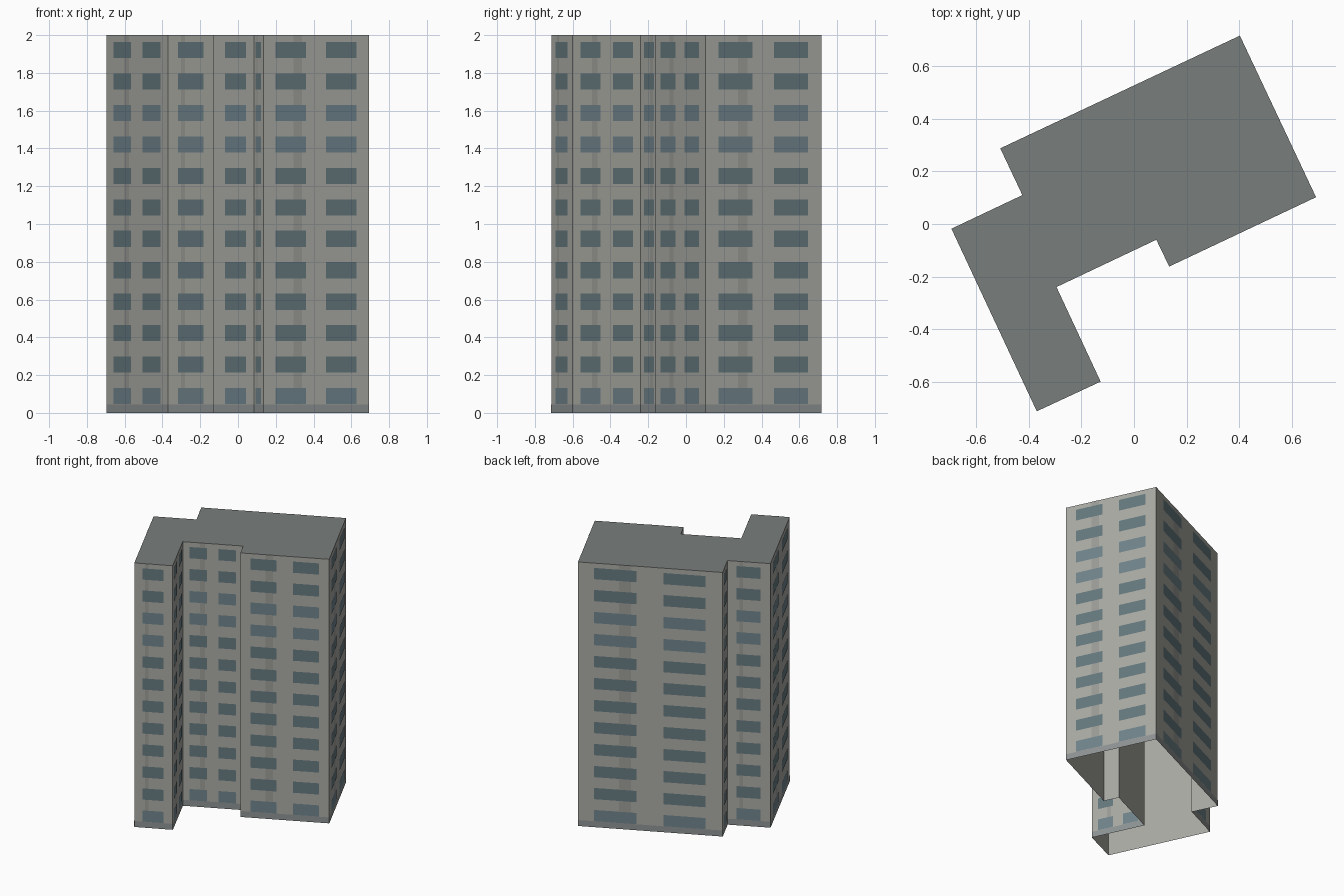
import bpy
from mathutils import Vector

if "Cube" in bpy.data.objects:
    bpy.data.objects.remove(bpy.data.objects["Cube"])

H, FLOORS = 2.0, 12
STEP = H / FLOORS
# footprint corners, counter-clockwise
PLAN = [(-0.695, -0.018), (-0.37, -0.713), (-0.127, -0.6), (-0.295, -0.24),
        (0.085, -0.06), (0.134, -0.162), (0.693, 0.102), (0.403, 0.717),
        (-0.509, 0.288), (-0.425, 0.11)]


def material(name, rgb):
    m = bpy.data.materials.new(name)
    m.diffuse_color = (*rgb, 1)
    m.use_nodes = True
    m.node_tree.nodes["Principled BSDF"].inputs["Base Color"].default_value = m.diffuse_color
    return m


def make(name, quads, mat):
    verts, faces = [], []
    for q in quads:
        faces.append(range(len(verts), len(verts) + len(q)))
        verts.extend(q)
    me = bpy.data.meshes.new(name)
    me.from_pydata(verts, [], [list(f) for f in faces])
    me.materials.append(mat)
    ob = bpy.data.objects.new(name, me)
    bpy.context.collection.objects.link(ob)
    return ob


def panel(a, b, u0, u1, z0, z1, lift=0.0):
    # flat rectangle on the wall a-b, lifted slightly outward
    d = b - a
    n = Vector((d.y, -d.x)).normalized() * lift
    p, q = a + d * u0 + n, a + d * u1 + n
    return [(p.x, p.y, z0), (q.x, q.y, z0), (q.x, q.y, z1), (p.x, p.y, z1)]


concrete = material("concrete", (0.40, 0.40, 0.37))
stain = material("strip_grey", (0.33, 0.33, 0.31))
base_mat = material("plinth_grey", (0.27, 0.29, 0.29))
roof_mat = material("roof_grey", (0.19, 0.21, 0.20))
glass = material("glass", (0.13, 0.19, 0.21))
glass_light = material("glass_light", (0.16, 0.23, 0.26))

walls, strips, plinth, dark, light = [], [], [], [], []
pts = [Vector(p) for p in PLAN]
for i, a in enumerate(pts):
    b = pts[(i + 1) % len(pts)]
    walls.append(panel(a, b, 0, 1, 0, H))
    strips.append(panel(a, b, 0.283, 0.365, 0.045, H, 0.001))
    plinth.append(panel(a, b, 0, 1, 0, 0.045, 0.001))
    # short walls have one window column, longer ones two
    if (b - a).length > 0.35:
        cols = [(0.112, 0.405), (0.59, 0.883)]
    else:
        cols = [(0.21, 0.765)]
    for f in range(FLOORS):
        z = f * STEP
        for u0, u1 in cols:
            (light if f in (0, 8, 9) else dark).append(
                panel(a, b, u0, u1, z + 0.046, z + 0.131, 0.002))

make("walls", walls, concrete)
make("roof", [[(x, y, H) for x, y in PLAN]], roof_mat)
make("wall_strips", strips, stain)
make("plinth", plinth, base_mat)
make("windows", dark, glass)
make("light_windows", light, glass_light)
